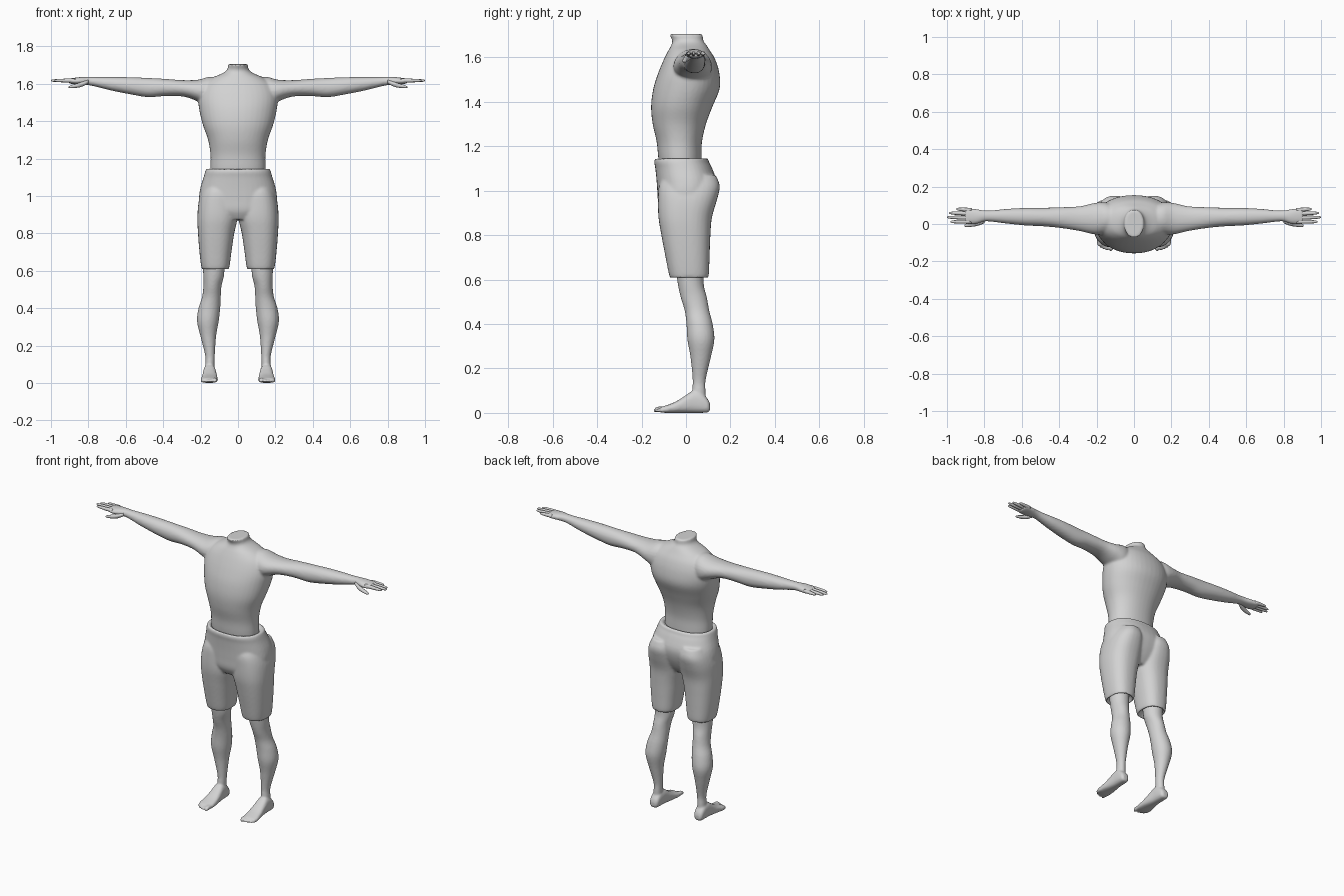
import bpy, bmesh, math

skin = bpy.data.materials.new("plain grey")
skin.diffuse_color = (0.65, 0.65, 0.65, 1)


def spline(rings, steps):
    """Smoothly interpolate a list of ring rows."""
    out, n = [], len(rings)
    for i in range(n - 1):
        p = [rings[max(0, min(n - 1, i + k))] for k in (-1, 0, 1, 2)]
        for s in range(steps):
            t = s / steps
            out.append([0.5 * (2 * b + (c - a) * t + (2 * a - 5 * b + 4 * c - d) * t * t
                        + (3 * b - a - 3 * c + d) * t ** 3) for a, b, c, d in zip(*p)])
    return out + [rings[-1]]


def loft(bm, rings, axis, sx=1, power=2.0, sides=24, steps=4):
    """Rings are (position, a0, a1, b0, b1): section bounds across the axis."""
    part, loops = bmesh.new(), []
    for t, a0, a1, b0, b1 in spline(rings, steps):
        loop = []
        for k in range(sides):
            w = 2 * math.pi * k / sides
            c, s = math.cos(w), math.sin(w)
            a = (a0 + a1) / 2 + (a1 - a0) / 2 * math.copysign(abs(c) ** (2 / power), c)
            b = (b0 + b1) / 2 + (b1 - b0) / 2 * math.copysign(abs(s) ** (2 / power), s)
            x, y, z = {"x": (t, a, b), "y": (a, t, b), "z": (a, b, t)}[axis]
            loop.append(part.verts.new((x * sx, y, z)))
        loops.append(loop)
    for p, q in zip(loops, loops[1:]):
        for k in range(sides):
            j = (k + 1) % sides
            part.faces.new((p[k], p[j], q[j], q[k]))
    part.faces.new(loops[0])
    part.faces.new(loops[-1])
    bmesh.ops.recalc_face_normals(part, faces=part.faces)
    mesh = bpy.data.meshes.new("part")
    part.to_mesh(mesh)
    part.free()
    bm.from_mesh(mesh)
    bpy.data.meshes.remove(mesh)


def finish(bm, name, voxel=0, smooth=6):
    """Make the object; a voxel size blends its parts into one skin."""
    mesh = bpy.data.meshes.new(name)
    bm.to_mesh(mesh)
    bm.free()
    mesh.materials.append(skin)
    mesh.polygons.foreach_set("use_smooth", [True] * len(mesh.polygons))
    ob = bpy.data.objects.new(name, mesh)
    bpy.context.collection.objects.link(ob)
    if voxel:
        r = ob.modifiers.new("blend", "REMESH")
        r.mode, r.voxel_size, r.use_smooth_shade = "VOXEL", voxel, True
        m = ob.modifiers.new("soften", "SMOOTH")
        m.factor, m.iterations = 0.5, smooth
    return ob


# Torso, neck, arms and palms
torso = [(1.09, -.145, .145, -.115, .07), (1.15, -.147, .147, -.125, .07),
         (1.22, -.147, .147, -.132, .072), (1.30, -.16, .16, -.15, .09),
         (1.38, -.188, .188, -.157, .12), (1.46, -.207, .207, -.147, .152),
         (1.53, -.212, .212, -.125, .15), (1.59, -.19, .19, -.10, .132),
         (1.63, -.14, .14, -.08, .108), (1.655, -.085, .085, -.066, .092),
         (1.675, -.058, .058, -.062, .078), (1.705, -.052, .052, -.076, .076)]
arm = [(.08, -.03, .09, 1.50, 1.63), (.15, -.052, .115, 1.475, 1.638),
       (.21, -.056, .113, 1.503, 1.622), (.29, -.038, .095, 1.531, 1.619),
       (.39, -.022, .09, 1.534, 1.626), (.48, -.013, .087, 1.528, 1.631),
       (.58, -.008, .086, 1.544, 1.635), (.68, .002, .081, 1.564, 1.636),
       (.76, .012, .073, 1.584, 1.636), (.80, .013, .073, 1.592, 1.637),
       (.84, .000, .08, 1.594, 1.636), (.88, -.002, .086, 1.597, 1.631),
       (.905, .002, .085, 1.603, 1.628)]
bm = bmesh.new()
loft(bm, torso, "z", power=2.15, sides=40)
for sx in (1, -1):
    loft(bm, arm, "x", sx, power=2.1)
finish(bm, "upper_body", 0.007)

# Fingers and thumbs: start y, tip y, tip x
for sx, side in ((1, "left"), (-1, "right")):
    bm = bmesh.new()
    for y0, y1, tip in ((.012, .012, .982), (.033, .036, 1.0), (.055, .059, .988), (.075, .080, .95)):
        rows = []
        for f, r in ((0, .0105), (.35, .0105), (.7, .009), (.93, .0065), (1, .002)):
            y, z = y0 + (y1 - y0) * f, 1.617
            rows.append((.87 + (tip - .87) * f, y - r, y + r, z - r, z + r))
        loft(bm, rows, "x", sx, sides=10, steps=2)
    thumb = [(.80, .005, .04, 1.60, 1.622), (.83, -.008, .022, 1.585, 1.612),
             (.86, -.014, .010, 1.578, 1.602), (.89, -.016, .004, 1.576, 1.593),
             (.903, -.015, -.002, 1.577, 1.587), (.907, -.011, -.006, 1.58, 1.584)]
    loft(bm, thumb, "x", sx, sides=10, steps=2)
    finish(bm, side + "_fingers")

# Shorts: hips plus two legs with recessed hems and a rolled waistband
hips = [(.875, -.10, .10, -.10, .075), (.92, -.19, .19, -.123, .105),
        (.98, -.208, .208, -.128, .13), (1.04, -.202, .202, -.132, .138),
        (1.10, -.184, .184, -.138, .118), (1.128, -.176, .176, -.143, .104),
        (1.146, -.168, .168, -.138, .098), (1.144, -.153, .153, -.130, .082),
        (1.13, -.146, .146, -.122, .068)]
short_leg = [(.635, .075, .175, -.045, .08), (.622, .063, .183, -.055, .086),
             (.606, .054, .190, -.068, .096), (.625, .045, .197, -.077, .103),
             (.70, .035, .206, -.092, .106), (.80, .02, .214, -.111, .110),
             (.88, .003, .217, -.124, .117), (.96, .002, .212, -.126, .14),
             (1.02, .01, .196, -.122, .152), (1.07, .03, .17, -.10, .135)]
bm = bmesh.new()
loft(bm, hips, "z", power=2.3, sides=40)
for sx in (1, -1):
    loft(bm, short_leg, "z", sx, power=2.4, sides=32)
finish(bm, "shorts", 0.007, 5)

# Bare legs with feet and toes
leg = [(.04, .128, .178, .03, .09), (.10, .126, .175, .028, .088),
       (.15, .124, .176, .03, .089), (.25, .117, .201, .02, .112),
       (.33, .103, .219, .006, .128), (.40, .095, .211, .002, .120),
       (.46, .092, .192, -.006, .105), (.52, .088, .185, -.024, .094),
       (.58, .074, .186, -.037, .08), (.68, .07, .19, -.05, .08)]
foot = [(.108, .138, .170, .012, .04), (.098, .126, .180, .002, .062),
        (.07, .121, .184, 0, .09), (.03, .118, .186, 0, .098),
        (-.01, .113, .190, 0, .073), (-.05, .109, .196, 0, .049),
        (-.09, .108, .200, 0, .034), (-.115, .112, .195, .002, .026)]
for sx, side in ((1, "left"), (-1, "right")):
    bm = bmesh.new()
    loft(bm, leg, "z", sx)
    loft(bm, foot, "y", sx, power=2.6)
    for x, r, tip in ((.124, .014, -.145), (.145, .010, -.143), (.162, .0095, -.137),
                      (.177, .009, -.128), (.190, .0085, -.118)):
        rows = [(y, x - w, x + w, .003, .003 + 1.9 * w) for y, w in
                ((-.08, r), (tip + .025, r), (tip + .008, r * .85), (tip, r * .35))]
        loft(bm, rows, "y", sx, sides=10, steps=2)
    finish(bm, side + "_leg", 0.006, 4)
